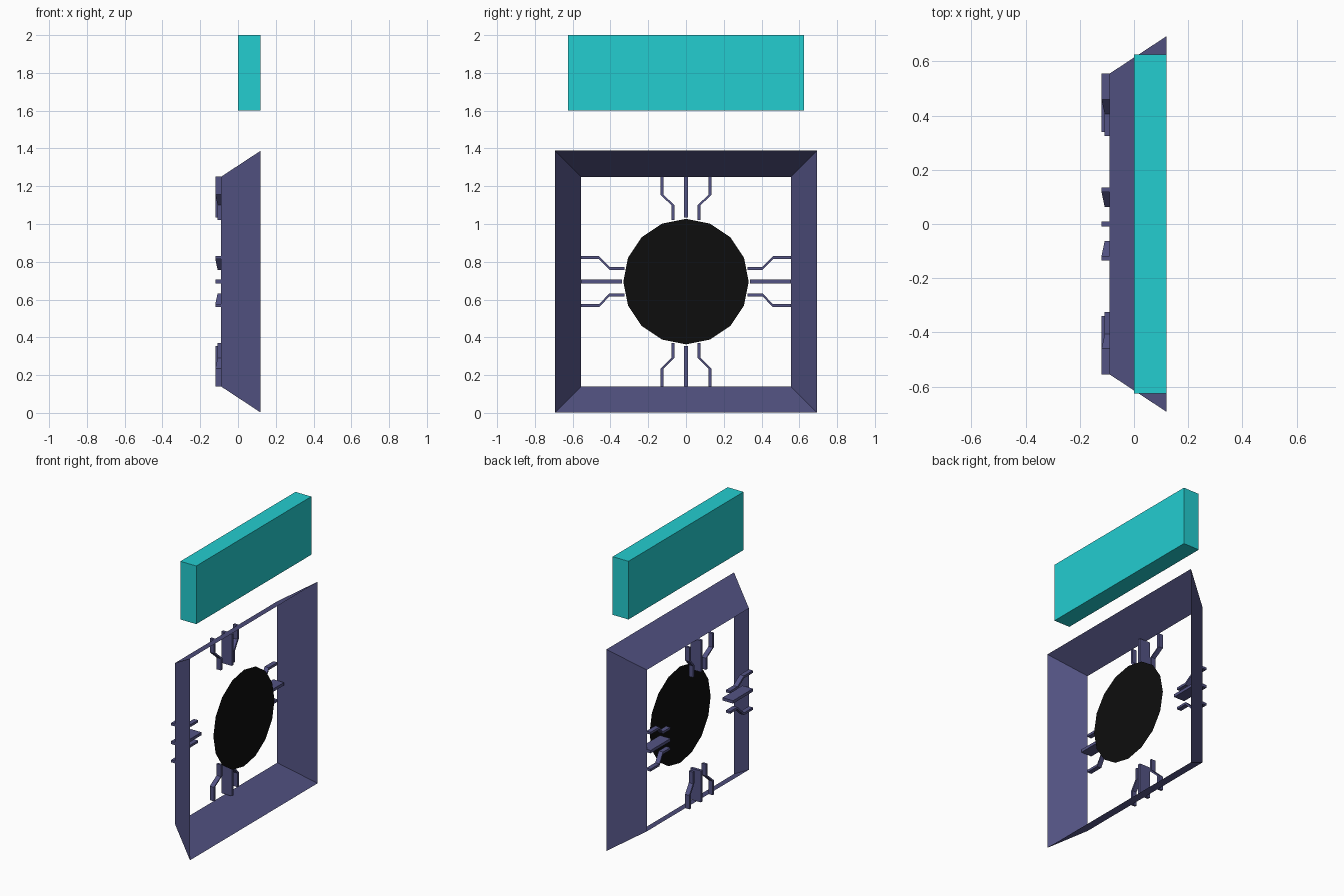
import bpy, bmesh
from math import pi
from mathutils import Matrix

cube = bpy.data.objects.get("Cube")
if cube:
    bpy.data.objects.remove(cube, do_unlink=True)

CENTRE_Z = 0.695


def material(name, rgb):
    mat = bpy.data.materials.new(name)
    mat.use_nodes = True
    mat.diffuse_color = (*rgb, 1)
    mat.node_tree.nodes["Principled BSDF"].inputs["Base Color"].default_value = (*rgb, 1)
    return mat


purple = material("dusky purple", (0.087, 0.087, 0.23))
teal = material("bright teal", (0.017, 0.61, 0.63))
black = material("near black", (0.004, 0.004, 0.004))


def finish(name, bm, mat, z=CENTRE_Z, x=0, angle=0):
    """Turn a bmesh into an object, rotated about the x axis."""
    bmesh.ops.recalc_face_normals(bm, faces=bm.faces)
    mesh = bpy.data.meshes.new(name)
    bm.to_mesh(mesh)
    bm.free()
    mesh.materials.append(mat)
    mesh.transform(Matrix.Rotation(angle, 4, "X"))
    obj = bpy.data.objects.new(name, mesh)
    obj.location = (x, 0, z)
    bpy.context.collection.objects.link(obj)


def loft(rings, capped=True):
    """Skin a list of four-cornered rings."""
    bm = bmesh.new()
    rows = [[bm.verts.new(co) for co in ring] for ring in rings]
    for a, b in zip(rows, rows[1:]):
        for i in range(4):
            j = (i + 1) % 4
            bm.faces.new((a[i], a[j], b[j], b[i]))
    if capped:
        bm.faces.new(rows[0])
        bm.faces.new(rows[-1])
    return bm


def square(x, half):
    return [(x, -half, -half), (x, half, -half), (x, half, half), (x, -half, half)]


def section(x, y, z, depth, width):
    """Horizontal cross-section of a strut, with its outer face at x."""
    w = width / 2
    return [(x, y - w, z), (x + depth, y - w, z), (x + depth, y + w, z), (x, y + w, z)]


# Flared square frame, a thin open sheet
finish("flared_frame", loft([square(-0.09, 0.555), square(0.12, 0.693)], False), purple)

# Flat sixteen-sided disc in the middle
bm = bmesh.new()
bmesh.ops.create_circle(bm, cap_ends=True, segments=16, radius=0.332,
                        matrix=Matrix.Rotation(pi / 2, 4, "Y"))
finish("centre_disc", bm, black, x=0.045)

# Floating panel above
bm = bmesh.new()
bmesh.ops.create_cube(bm, size=1, matrix=Matrix.Diagonal((0.12, 1.25, 0.4, 1)))
finish("top_panel", bm, teal, z=1.8, x=0.06)

# Struts on each side: a straight blade between two bent arms
BEND = [(-0.12, 0.127, 0.556), (-0.12, 0.127, 0.46), (-0.108, 0.07, 0.405), (-0.108, 0.07, 0.325)]
for k, side in enumerate(("upper", "left", "lower", "right")):
    turn = k * pi / 2
    blade = [section(-0.12, 0, r, 0.08, 0.02) for r in (0.556, 0.34)]
    finish(side + "_blade", loft(blade), purple, angle=turn)
    for sign, label in ((1, "first"), (-1, "second")):
        arm = [section(x, sign * y, r, 0.032, 0.016) for x, y, r in BEND]
        finish(f"{side}_{label}_arm", loft(arm), purple, angle=turn)
